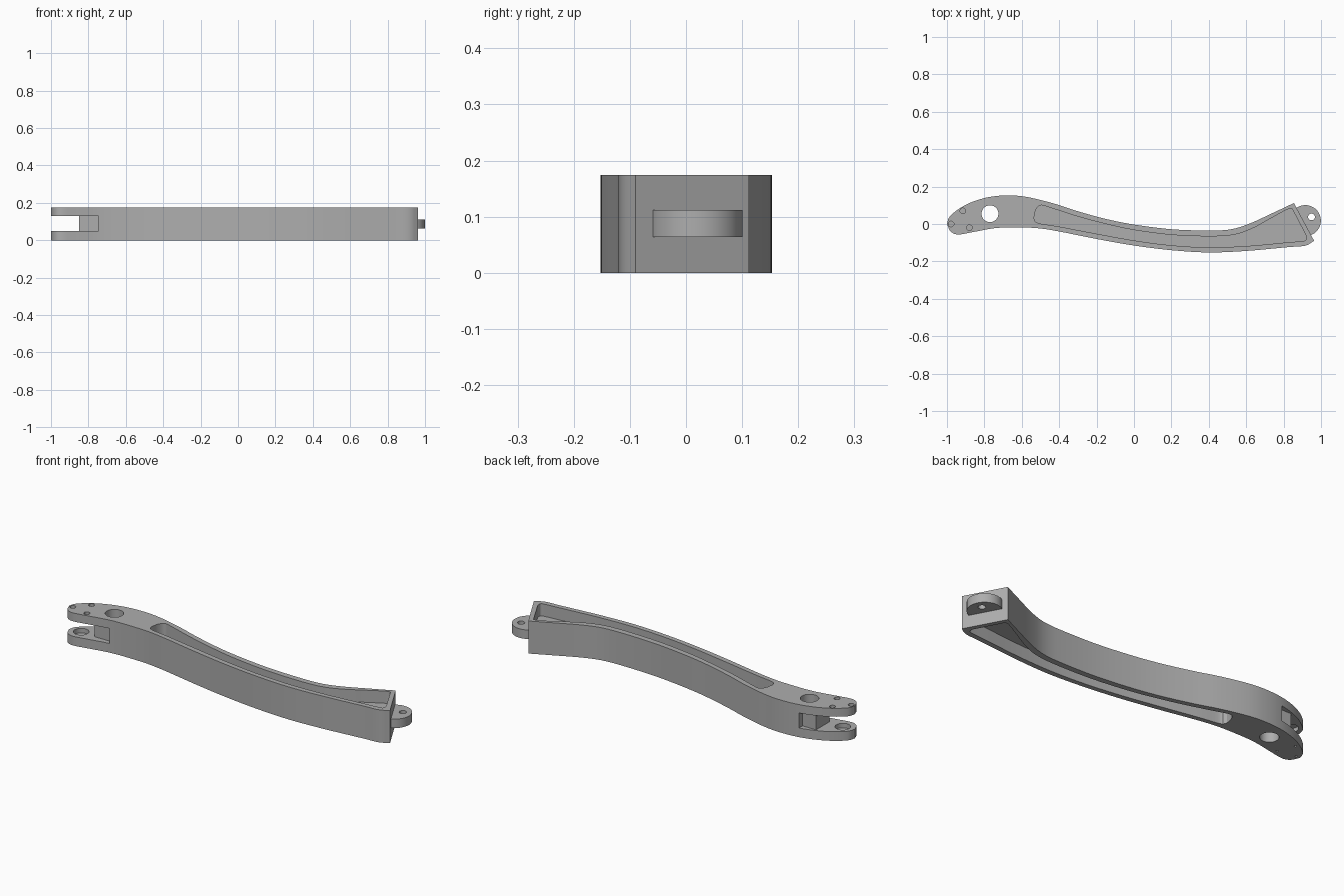
import bpy, bmesh, math
from mathutils import Vector

if "Cube" in bpy.data.objects:
    bpy.data.objects.remove(bpy.data.objects["Cube"], do_unlink=True)

HEIGHT = 0.174
grey = bpy.data.materials.new("plain grey")
grey.use_nodes = True
grey.diffuse_color = (0.42, 0.42, 0.42, 1)
grey.node_tree.nodes["Principled BSDF"].inputs["Base Color"].default_value = grey.diffuse_color


def curve(points, steps=5):
    """Smooth open curve through the points."""
    p = [Vector(q) for q in points]
    p = [2 * p[0] - p[1]] + p + [2 * p[-1] - p[-2]]
    out = []
    for a, b, c, d in zip(p, p[1:], p[2:], p[3:]):
        for i in range(steps):
            t = i / steps
            out.append(0.5 * (2 * b + (c - a) * t + (2 * a - 5 * b + 4 * c - d) * t ** 2
                              + (3 * b - a - 3 * c + d) * t ** 3))
    return out + [p[-2]]


def circle(x, y, r, n=40):
    return [Vector((x + r * math.cos(math.tau * i / n), y + r * math.sin(math.tau * i / n)))
            for i in range(n)]


def box(x0, x1, y0, y1):
    return [Vector(q) for q in ((x0, y0), (x1, y0), (x1, y1), (x0, y1))]


def prism(name, outline, z0, z1):
    bm = bmesh.new()
    face = bm.faces.new([bm.verts.new((p.x, p.y, z0)) for p in outline])
    side = bmesh.ops.extrude_face_region(bm, geom=[face])["geom"]
    bmesh.ops.translate(bm, verts=[v for v in side if isinstance(v, bmesh.types.BMVert)],
                        vec=(0, 0, z1 - z0))
    bmesh.ops.recalc_face_normals(bm, faces=bm.faces)
    mesh = bpy.data.meshes.new(name)
    bm.to_mesh(mesh)
    bm.free()
    mesh.materials.append(grey)
    obj = bpy.data.objects.new(name, mesh)
    bpy.context.collection.objects.link(obj)
    return obj


def cut(target, outline, z0, z1):
    cutter = prism("cutter", outline, z0, z1)
    cutter.hide_render = True
    mod = target.modifiers.new("cut", "BOOLEAN")
    mod.operation, mod.solver, mod.object = "DIFFERENCE", "EXACT", cutter
    bpy.context.view_layer.objects.active = target
    bpy.ops.object.modifier_apply(modifier=mod.name)
    bpy.data.objects.remove(cutter, do_unlink=True)


# Curved arm body
back_edge = curve([(-1, 0), (-.985, .04), (-.93, .085), (-.86, .12), (-.77, .145), (-.67, .153),
                   (-.57, .144), (-.43, .11), (-.3, .068), (-.15, .027), (0, -.003), (.2, -.028),
                   (.4, -.035), (.52, -.028), (.62, .003), (.74, .058), (.855, .112)])
front_edge = curve([(.963, -.09), (.915, -.116), (.82, -.124), (.6, -.144), (.4, -.152), (.2, -.14),
                    (0, -.115), (-.2, -.08), (-.4, -.04), (-.52, -.022), (-.65, -.018),
                    (-.75, -.023), (-.86, -.043), (-.94, -.056), (-.98, -.04), (-1, 0)])
arm = prism("arm_body", back_edge + front_edge[:-1], 0, HEIGHT)

# Matching pockets above and below a central web
pocket = curve([(-.535, .03), (-.525, .075), (-.5, .1), (-.45, .088), (-.3, .04), (-.15, 0),
                (0, -.032), (.2, -.058), (.4, -.066), (.53, -.058), (.63, -.025),
                (.74, .035), (.82, .078), (.845, .082)])
pocket += curve([(.922, -.065), (.918, -.086), (.89, -.092), (.8, -.1), (.6, -.118), (.4, -.125),
                 (.2, -.114), (0, -.088), (-.2, -.052), (-.4, -.014), (-.5, .002), (-.527, .012)])
cut(arm, pocket, HEIGHT - .065, HEIGHT + .1)
cut(arm, pocket, -.1, .065)

# Fork slot with relief notches on both sides
cut(arm, box(-1.1, -.85, -.2, .3), .049, .129)
cut(arm, box(-.86, -.745, -.2, .0), .049, .129)
cut(arm, box(-.86, -.77, .115, .3), .049, .129)

# Large through hole, bearing seat and screw recesses
cut(arm, circle(-.77, .055, .045), -.1, .3)
cut(arm, circle(-.935, .01, .038), .025, .06)
cut(arm, circle(-.935, .01, .038), .12, .149)
for x, y in ((-.978, 0), (-.915, .07), (-.88, -.02)):
    cut(arm, circle(x, y, .015, 20), HEIGHT - .015, .3)
    cut(arm, circle(x, y, .006, 12), -.1, .012)

# End lug with pin hole
lug = prism("end_lug", circle(.916, .018, .083, 56), .064, .112)
cut(lug, circle(.949, .038, .018, 24), -.1, .3)
# Trim the lug flush inside the end wall
end = Vector((.108, -.202)).normalized()
inward = Vector((end.y, -end.x))
base = Vector((.909, .011)) + inward * .012
cut(lug, [base - end * .3, base + end * .3,
          base + end * .3 + inward * .3, base - end * .3 + inward * .3], -.1, .3)

for obj in (arm, lug):
    bpy.ops.object.select_all(action="DESELECT")
    obj.select_set(True)
    bpy.context.view_layer.objects.active = obj
    bpy.ops.object.shade_smooth_by_angle(angle=math.radians(30))
